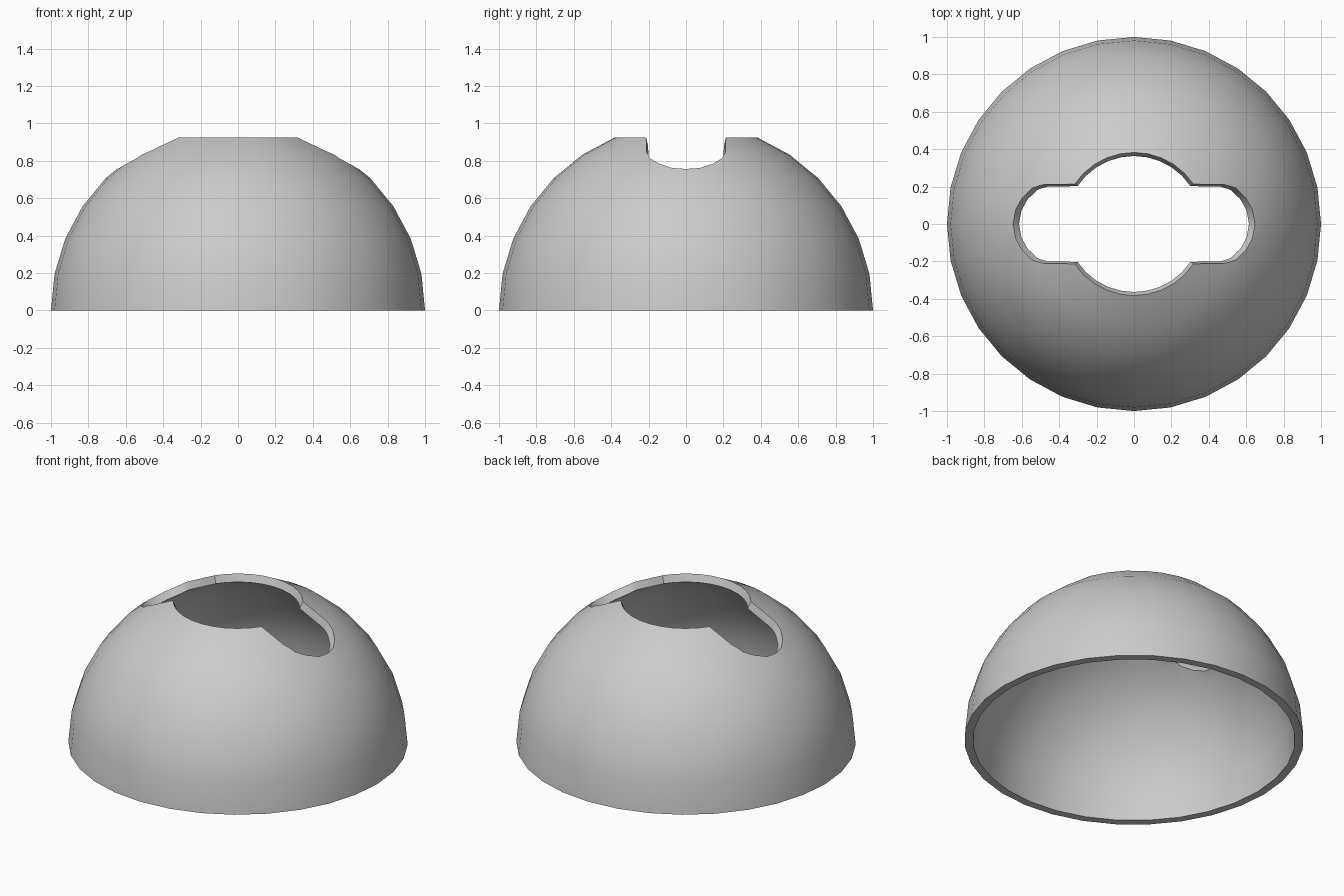
import bpy, bmesh, math

if "Cube" in bpy.data.objects:
    bpy.data.objects.remove(bpy.data.objects["Cube"], do_unlink=True)

SEGMENTS = 32
STEP = math.radians(11.25)
WALL = 0.95  # inner radius as a share of the outer radius

# Plain grey material
grey = bpy.data.materials.new("plain grey")
grey.use_nodes = True
grey.diffuse_color = (0.6, 0.6, 0.6, 1)
grey.node_tree.nodes["Principled BSDF"].inputs["Base Color"].default_value = (0.6, 0.6, 0.6, 1)


def make_object(name, bm):
    bmesh.ops.recalc_face_normals(bm, faces=bm.faces)
    mesh = bpy.data.meshes.new(name)
    bm.to_mesh(mesh)
    bm.free()
    mesh.materials.append(grey)
    obj = bpy.data.objects.new(name, mesh)
    bpy.context.collection.objects.link(obj)
    return obj


def loft(rings, close_rings):
    """Join rings of points with quads, either end to start or with caps."""
    bm = bmesh.new()
    loops = [[bm.verts.new(p) for p in ring] for ring in rings]
    n = len(loops[0])
    pairs = list(zip(loops, loops[1:]))
    if close_rings:
        pairs.append((loops[-1], loops[0]))
    for a, b in pairs:
        for i in range(n):
            j = (i + 1) % n
            bm.faces.new((a[i], a[j], b[j], b[i]))
    if not close_rings:
        bm.faces.new(loops[0])
        bm.faces.new(loops[-1])
    return bm


# Hollow dome with a round opening: outer profile up, inner profile down
outer = [(math.cos(i * STEP), math.sin(i * STEP)) for i in range(7)]
profile = outer + [(r * WALL, z * WALL) for r, z in reversed(outer)]
rings = [[(r * math.cos(2 * math.pi * k / SEGMENTS),
           r * math.sin(2 * math.pi * k / SEGMENTS), z)
          for k in range(SEGMENTS)] for r, z in profile]
dome = make_object("dome_shell", loft(rings, True))

# Slot outline seen from above: a quarter, mirrored into a rounded strip
quarter = [(0.65, 0.0), (0.638, 0.075), (0.60, 0.142), (0.545, 0.193),
           (0.48, 0.213), (0.40, 0.213), (0.30, 0.213), (0.15, 0.213)]
half = quarter + [(-x, y) for x, y in reversed(quarter)]
outline = half + [(x, -y) for x, y in reversed(half[1:-1])]


# Tapered cutter whose walls point to the dome's centre
def project(z):
    return [(x * z / h, y * z / h, z) for x, y in outline
            for h in [math.sqrt(1 - x * x - y * y)]]


cutter = make_object("slot_cutter", loft([project(0.5), project(1.3)], False))
cutter.hide_render = True

# Cut the slot and remove the cutter
bpy.ops.object.select_all(action="DESELECT")
dome.select_set(True)
bpy.context.view_layer.objects.active = dome
cut = dome.modifiers.new("slot", "BOOLEAN")
cut.operation = "DIFFERENCE"
cut.solver = "EXACT"
cut.object = cutter
bpy.ops.object.modifier_apply(modifier=cut.name)
bpy.data.objects.remove(cutter, do_unlink=True)

bpy.ops.object.shade_smooth_by_angle(angle=math.radians(30))
